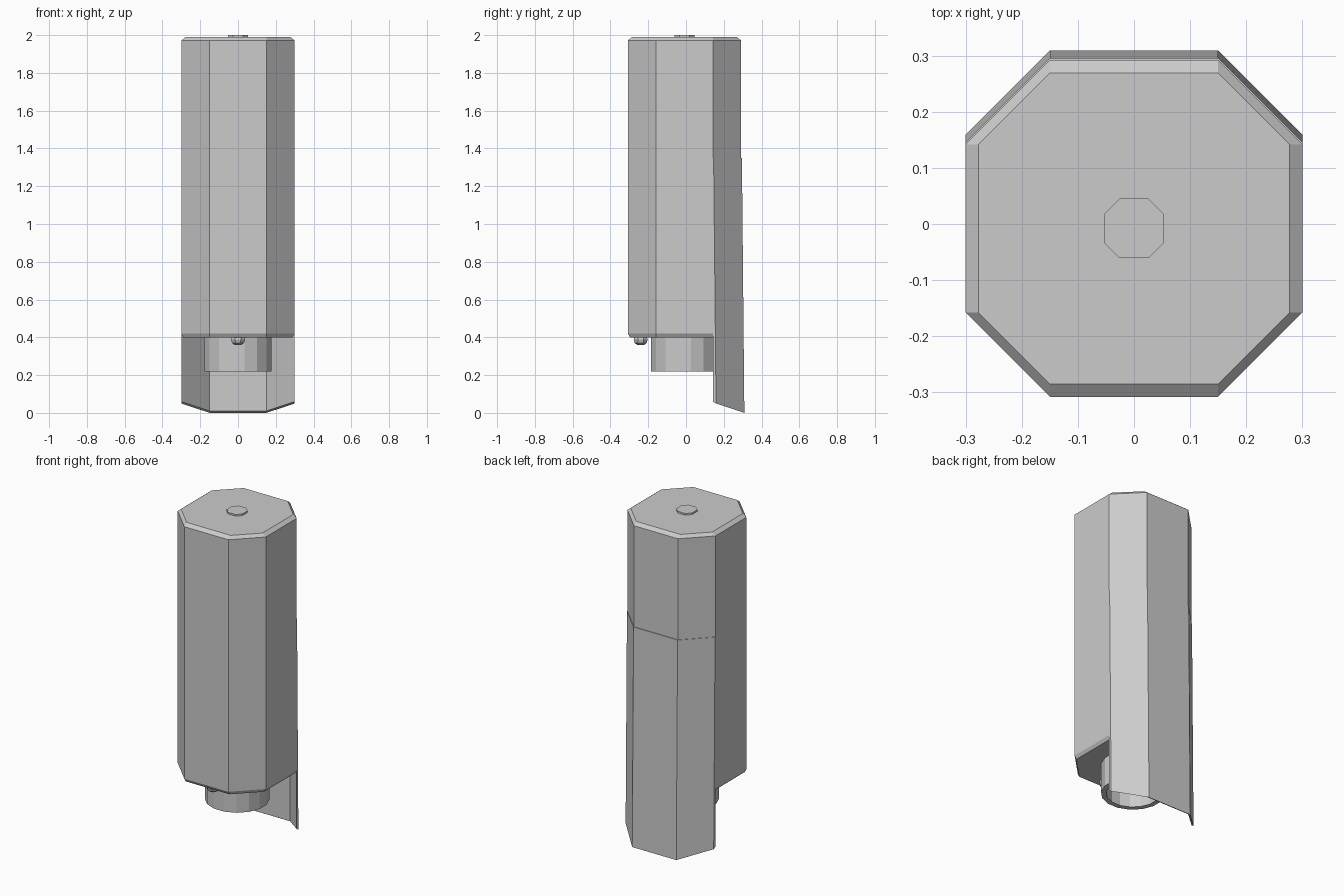
import bpy, math

if "Cube" in bpy.data.objects:
    bpy.data.objects.remove(bpy.data.objects["Cube"])

CY = -0.008  # depth centre of the main housing


def make_mesh(name, verts, faces):
    me = bpy.data.meshes.new(name)
    me.from_pydata(verts, [], faces)
    me.validate()
    ob = bpy.data.objects.new(name, me)
    bpy.context.collection.objects.link(ob)
    return ob


def loft(name, rings, cap_start=True, cap_end=True):
    """Skin a stack of equal-length rings, listed from bottom to top."""
    n = len(rings[0])
    verts = [v for ring in rings for v in ring]
    faces = []
    for r in range(len(rings) - 1):
        for i in range(n):
            j = (i + 1) % n
            faces.append((r * n + i, r * n + j, (r + 1) * n + j, (r + 1) * n + i))
    if cap_start:
        faces.append(tuple(reversed(range(n))))
    if cap_end:
        faces.append(tuple(range((len(rings) - 1) * n, len(rings) * n)))
    return make_mesh(name, verts, faces)


def octagon(a, b, z):
    """Octagon with half width a and half side b, counter-clockwise."""
    pts = [(b, -a), (a, -b), (a, b), (b, a), (-b, a), (-a, b), (-a, -b), (-b, -a)]
    return [(x, y + CY, z) for x, y in pts]


def circle(r, z, n, cy):
    step = math.tau / n
    return [(r * math.cos((i + .5) * step), cy + r * math.sin((i + .5) * step), z)
            for i in range(n)]


# Eight-sided housing with chamfered ends
loft("housing", [octagon(.288, .15, .40), octagon(.30, .15, .42),
                 octagon(.30, .15, 1.972), octagon(.277, .15, 1.99)])

# Small raised button on top
loft("top_button", [octagon(.053, .026, 1.985), octagon(.053, .026, 2.0)])

# Round outlet below the housing, open at the bottom
loft("outlet", [circle(.18, .405, 16, CY), circle(.18, .22, 16, CY),
                circle(.15, .22, 16, CY), circle(.15, .32, 16, CY)][::-1])

# Rounded sensor stud under the front edge
loft("sensor_stud", [circle(.02, .36, 8, -.24), circle(.034, .37, 8, -.24),
                     circle(.040, .388, 8, -.24), circle(.036, .405, 8, -.24)])


# Back plate wrapping three faces, wedge-shaped and thicker at the bottom
def plate_ring(off, z_back, z_side):
    z_in = .01 if z_back < 1 else 0
    outer = [(.3, .142 + off, z_side), (.15, .292 + off, z_back),
             (-.15, .292 + off, z_back), (-.3, .142 + off, z_side)]
    inner = [(x, y - off, z + z_in) for x, y, z in reversed(outer)]
    return outer + inner


low, high = plate_ring(.017, 0, .05), plate_ring(.004, 1.35, 1.35)
plate = loft("back_plate", [low, high], False, False)
strips = []
for i in range(3):  # end strips between outer and inner edge
    strips.append((i, 7 - i, 6 - i, i + 1))
    strips.append((8 + i, 9 + i, 14 - i, 15 - i))
faces = [tuple(p.vertices) for p in plate.data.polygons] + strips
verts = [tuple(v.co) for v in plate.data.vertices]
plate.data.clear_geometry()
plate.data.from_pydata(verts, [], faces)
